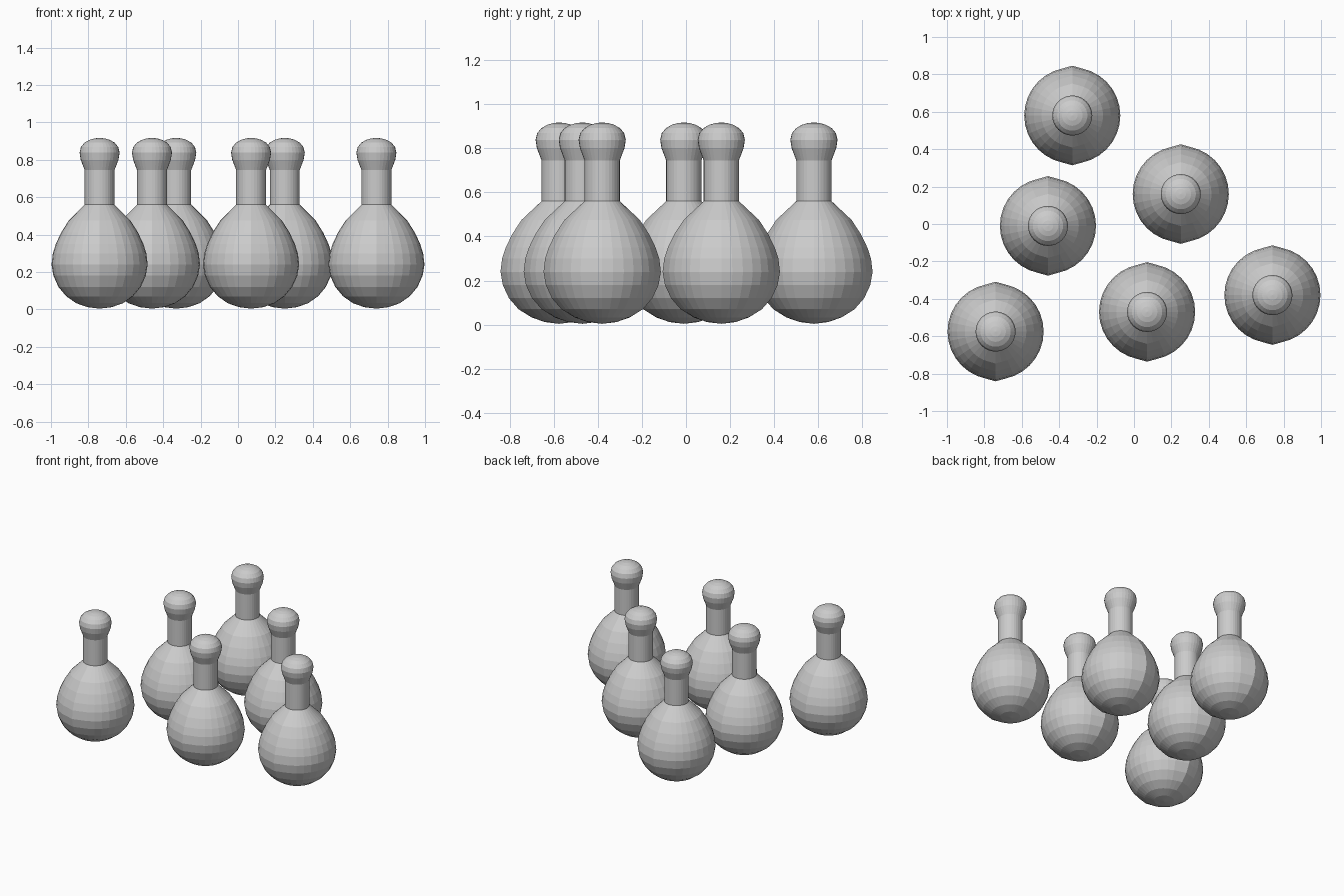
import bpy, bmesh, math

if "Cube" in bpy.data.objects:
    bpy.data.objects.remove(bpy.data.objects["Cube"])

SEGMENTS = 32
CENTRES = [(-0.33, 0.58), (0.25, 0.16), (-0.46, -0.01),
           (-0.74, -0.575), (0.07, -0.47), (0.74, -0.38)]

# (radius, height) profiles
BODY = [(0.0, 0.004), (0.065, 0.012), (0.125, 0.033), (0.178, 0.07),
        (0.22, 0.12), (0.247, 0.18), (0.257, 0.24), (0.25, 0.30),
        (0.234, 0.35), (0.206, 0.41), (0.165, 0.475), (0.08, 0.56)]
NECK = [(0.08, 0.56), (0.08, 0.745)]
HEAD = [(0.08, 0.745), (0.101, 0.80), (0.107, 0.838), (0.100, 0.868),
        (0.081, 0.891), (0.055, 0.906), (0.028, 0.914), (0.0, 0.917)]

grey = bpy.data.materials.new("plain grey")
grey.diffuse_color = (0.6, 0.6, 0.6, 1)
grey.use_nodes = True
grey.node_tree.nodes["Principled BSDF"].inputs["Base Color"].default_value = grey.diffuse_color


def lathe(name, profile, centre, ridge=1.0):
    """Flat-faced turned part; ridge pushes out the front and back vertex lines."""
    bm = bmesh.new()
    rings = []
    for r, z in profile:
        if r == 0:
            rings.append([bm.verts.new((0, 0, z))] * SEGMENTS)
            continue
        ring = []
        for i in range(SEGMENTS):
            a = math.tau * i / SEGMENTS
            k = ridge if i in (SEGMENTS // 4, 3 * SEGMENTS // 4) and r > 0.15 else 1.0
            ring.append(bm.verts.new((r * k * math.cos(a), r * k * math.sin(a), z)))
        rings.append(ring)
    for low, high in zip(rings, rings[1:]):
        for i in range(SEGMENTS):
            j = (i + 1) % SEGMENTS
            corners = list(dict.fromkeys((low[i], low[j], high[j], high[i])))
            bm.faces.new(corners)
    bmesh.ops.recalc_face_normals(bm, faces=bm.faces)
    mesh = bpy.data.meshes.new(name)
    bm.to_mesh(mesh)
    bm.free()
    mesh.materials.append(grey)
    obj = bpy.data.objects.new(name, mesh)
    obj.location = (centre[0], centre[1], 0)
    bpy.context.collection.objects.link(obj)


# six identical long-necked pins
for n, c in enumerate(CENTRES, 1):
    lathe(f"pin_body_{n}", BODY, c, 1.035)
    lathe(f"pin_neck_{n}", NECK, c)
    lathe(f"pin_head_{n}", HEAD, c)
